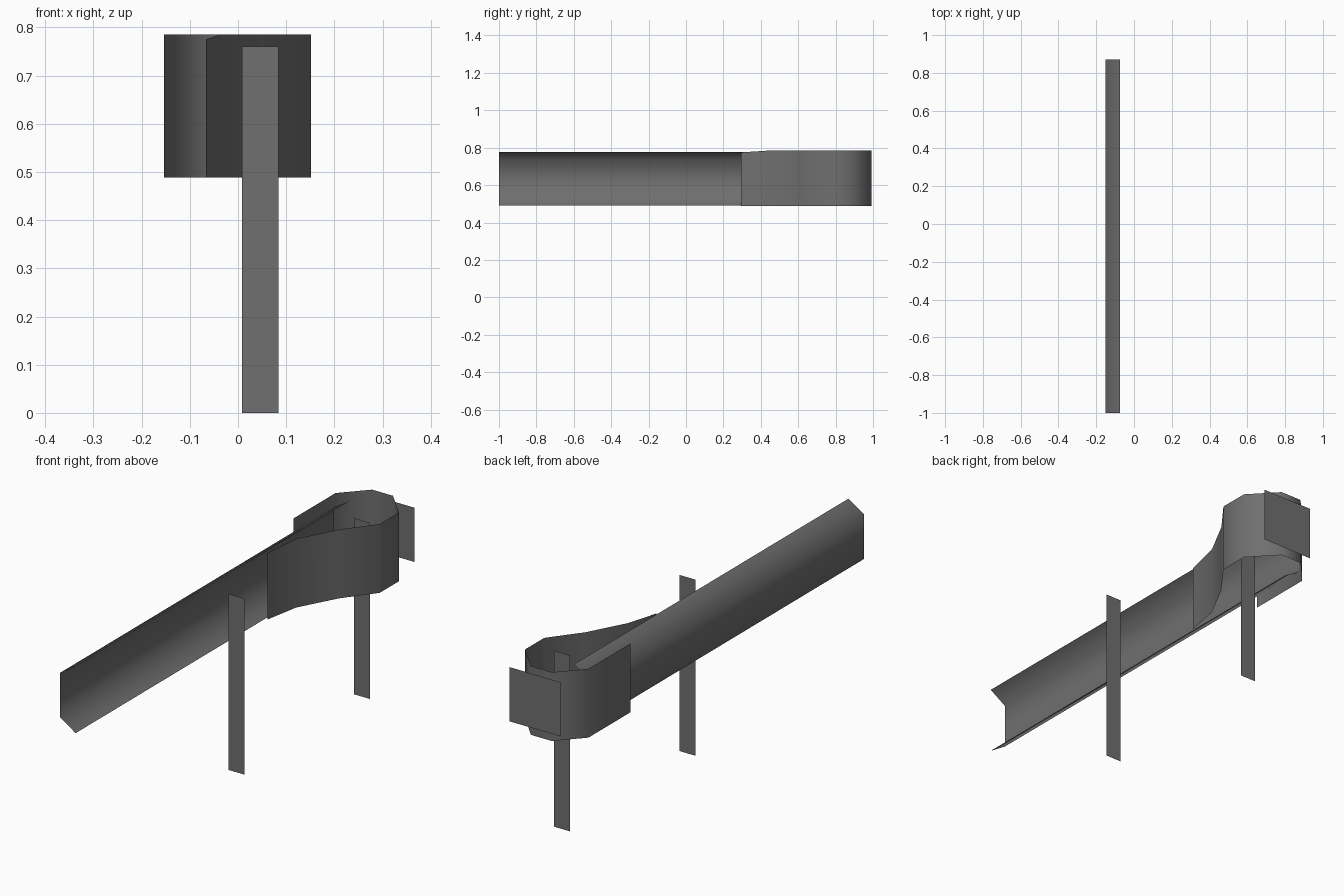
import bpy

if "Cube" in bpy.data.objects:
    bpy.data.objects.remove(bpy.data.objects["Cube"])

steel = bpy.data.materials.new("galvanised_grey")
steel.diffuse_color = (0.16, 0.16, 0.16, 1)
steel.use_nodes = True
steel.node_tree.nodes["Principled BSDF"].inputs["Base Color"].default_value = steel.diffuse_color


def sheet(name, verts, faces, smooth=False):
    me = bpy.data.meshes.new(name)
    me.from_pydata(verts, [], faces)
    me.materials.append(steel)
    for p in me.polygons:
        p.use_smooth = smooth
    ob = bpy.data.objects.new(name, me)
    bpy.context.collection.objects.link(ob)
    return ob


def strip(name, a, b, smooth=False):
    """Ribbon of quads between two matching point rows."""
    n = len(a)
    faces = [(i, i + 1, n + i + 1, n + i) for i in range(n - 1)]
    return sheet(name, a + b, faces, smooth)


def plate(name, x0, x1, y, z0, z1):
    """Upright flat plate facing the front."""
    return strip(name, [(x0, y, z0), (x1, y, z0)], [(x0, y, z1), (x1, y, z1)])


# Long channel rail: upright web with two splayed flanges
profile = [(-0.075, 0.49), (-0.15, 0.538), (-0.15, 0.73), (-0.075, 0.778)]
strip("rail", [(x, -1.0, z) for x, z in profile],
      [(x, 0.87, z) for x, z in profile], True)

# Curled end terminal: a band wrapping round the end of the rail
path = [(-0.066, 0.295), (-0.038, 0.45), (0.05, 0.615), (0.152, 0.75),
        (0.152, 0.88), (0.045, 0.993), (-0.055, 0.993), (-0.154, 0.885),
        (-0.154, 0.60)]
strip("end_terminal", [(x, y, 0.488) for x, y in path],
      [(x, y, 0.775 if i == 0 else 0.785) for i, (x, y) in enumerate(path)], True)

# Posts
for name, y in (("middle_post", -0.075), ("end_post", 0.78)):
    plate(name, 0.008, 0.084, y, 0.0, 0.76)

# Marker panel behind the terminal
plate("marker_panel", -0.10, 0.143, 1.0, 0.523, 0.757)
